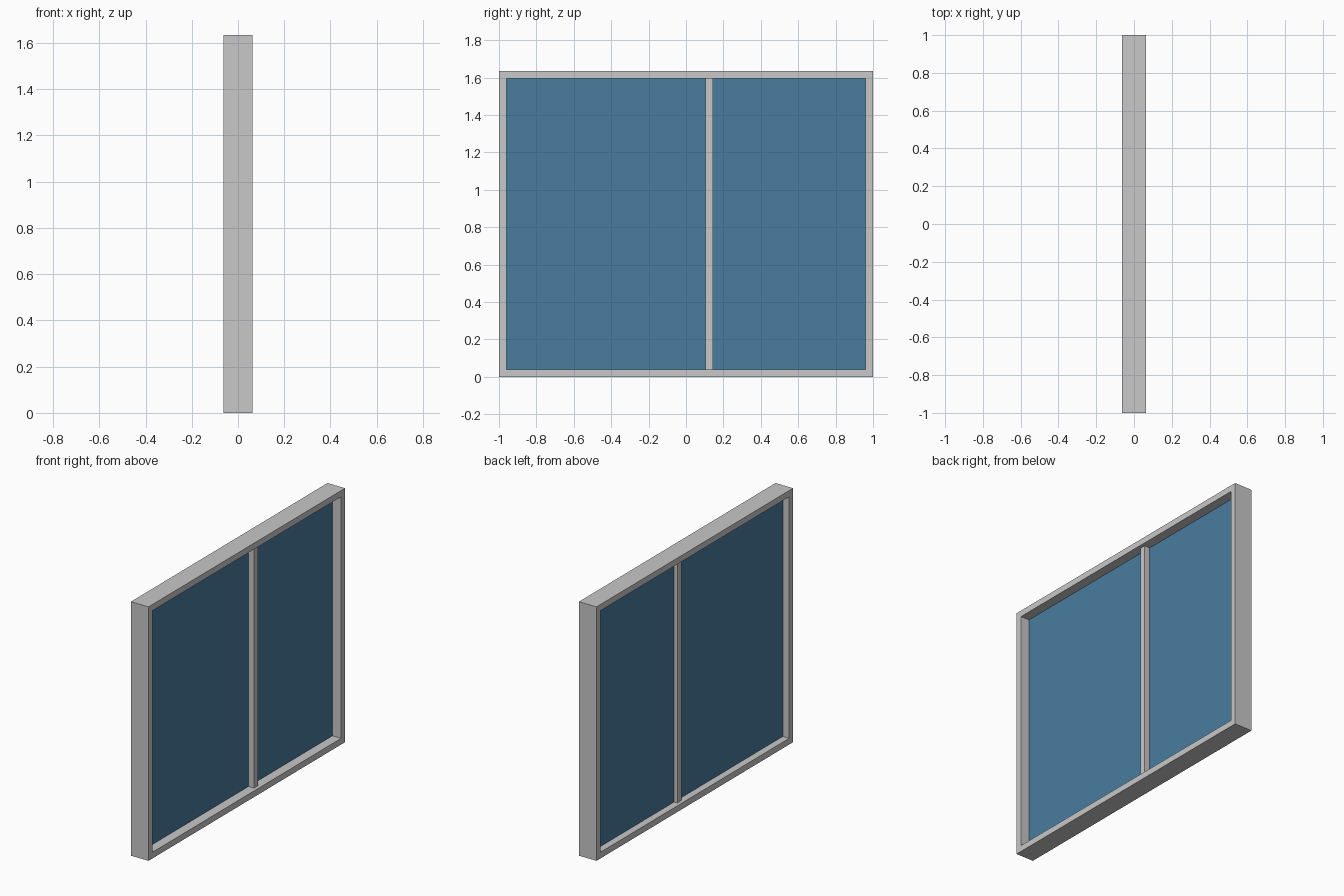
import bpy, bmesh

if "Cube" in bpy.data.objects:
    bpy.data.objects.remove(bpy.data.objects["Cube"])

W, H, D = 2.0, 1.635, 0.125   # overall width (y), height (z), depth (x)
B = 0.04                      # frame bar width


def material(name, rgb):
    m = bpy.data.materials.new(name)
    m.diffuse_color = (*rgb, 1)
    m.use_nodes = True
    m.node_tree.nodes["Principled BSDF"].inputs["Base Color"].default_value = m.diffuse_color
    return m


grey = material("light_grey", (0.58, 0.58, 0.58))
blue = material("glass_blue", (0.065, 0.2, 0.34))


def finish(bm, name, mat):
    bmesh.ops.recalc_face_normals(bm, faces=bm.faces)
    me = bpy.data.meshes.new(name)
    bm.to_mesh(me)
    bm.free()
    me.materials.append(mat)
    ob = bpy.data.objects.new(name, me)
    bpy.context.collection.objects.link(ob)
    return ob


def box(name, lo, hi, mat):
    bm = bmesh.new()
    bmesh.ops.create_cube(bm, size=1)
    for v in bm.verts:
        v.co = [(a + b) / 2 + c * (b - a) for a, b, c in zip(lo, hi, v.co)]
    return finish(bm, name, mat)


# Outer frame: a rectangular ring with depth
bm = bmesh.new()


def loop(x, inset):
    y, z0, z1 = W / 2 - inset, inset, H - inset
    return [bm.verts.new((x, *p)) for p in ((-y, z0), (y, z0), (y, z1), (-y, z1))]


loops = [loop(D / 2, 0), loop(D / 2, B), loop(-D / 2, B), loop(-D / 2, 0)]
for k in range(4):
    a, b = loops[k], loops[(k + 1) % 4]
    for i in range(4):
        j = (i + 1) % 4
        bm.faces.new((a[i], a[j], b[j], b[i]))
finish(bm, "window_frame", grey)

# Off-centre upright bar
M0, M1 = 0.105, 0.145
box("mullion", (-0.04, M0, B), (0.04, M1, H - B), grey)

# Glass panes either side of the bar
for name, y0, y1 in (("wide_pane", -W / 2 + B, M0), ("narrow_pane", M1, W / 2 - B)):
    box(name, (-0.017, y0, B), (0.001, y1, H - B), blue)
